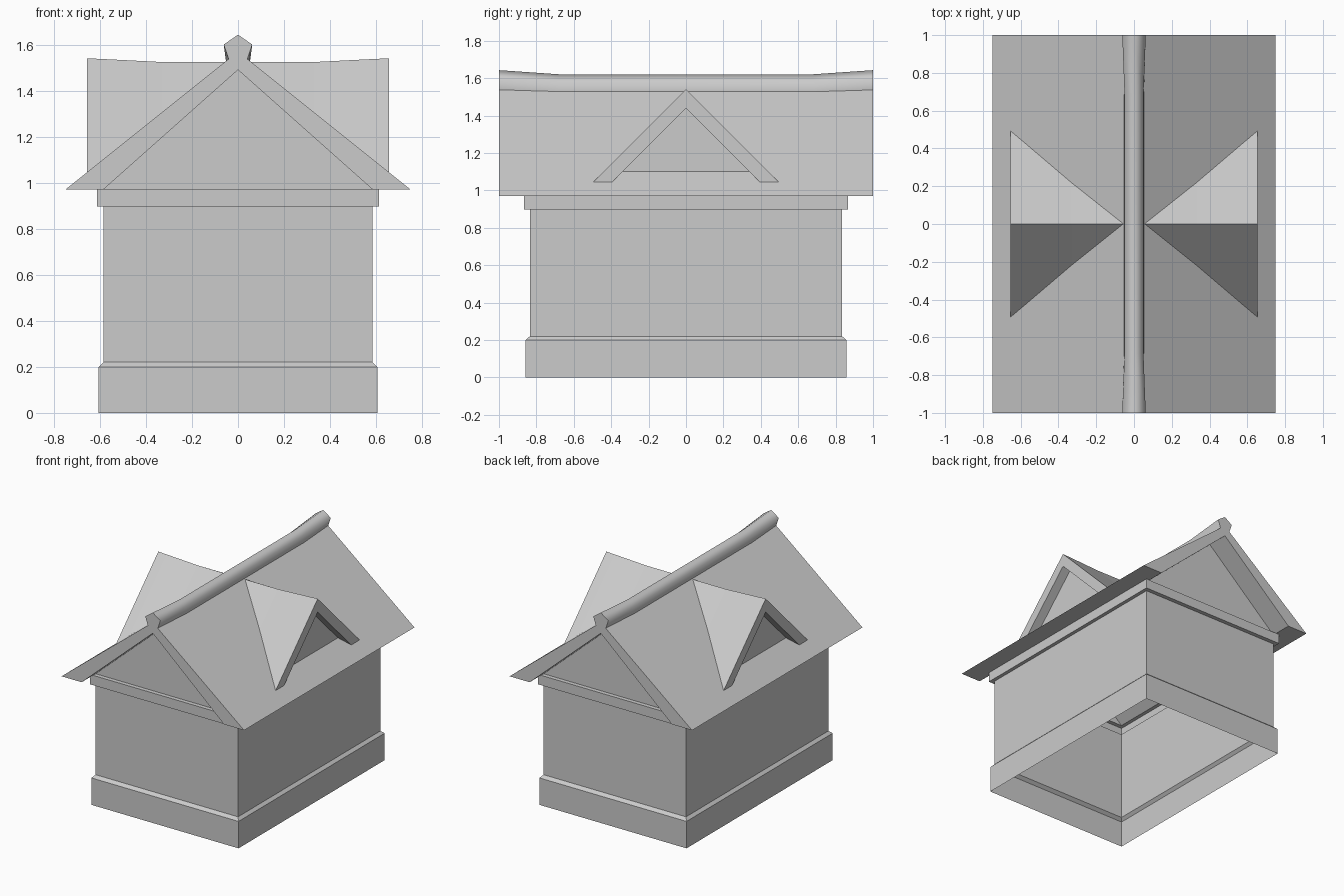
import bpy
import bmesh
import math

cube = bpy.data.objects.get("Cube")
if cube:
    bpy.data.objects.remove(cube, do_unlink=True)

GREY = (0.6, 0.6, 0.6, 1.0)
stone = bpy.data.materials.new("plain grey")
stone.use_nodes = True
stone.diffuse_color = GREY
stone.node_tree.nodes["Principled BSDF"].inputs["Base Color"].default_value = GREY

EAVE_X, EAVE_Z, ROOF_SLOPE = 0.75, 0.97, 0.8
WALL_X, WALL_Y = 0.585, 0.835


def roof_height(x):
    return EAVE_Z + ROOF_SLOPE * (EAVE_X - x)


def loft(name, rings, caps=True):
    """Join a series of matching closed rings into one object."""
    bm = bmesh.new()
    loops = [[bm.verts.new(p) for p in ring] for ring in rings]
    n = len(loops[0])
    for a, b in zip(loops, loops[1:]):
        for i in range(n):
            j = (i + 1) % n
            bm.faces.new((a[i], a[j], b[j], b[i]))
    if caps:
        bm.faces.new(loops[0])
        bm.faces.new(loops[-1])
    bmesh.ops.recalc_face_normals(bm, faces=bm.faces)
    return finish(name, bm)


def panel(name, points):
    """A single flat face."""
    bm = bmesh.new()
    bm.faces.new([bm.verts.new(p) for p in points])
    return finish(name, bm)


def finish(name, bm):
    mesh = bpy.data.meshes.new(name)
    bm.to_mesh(mesh)
    bm.free()
    mesh.materials.append(stone)
    obj = bpy.data.objects.new(name, mesh)
    bpy.context.collection.objects.link(obj)
    return obj


def rectangle(x, y, z):
    return [(-x, -y, z), (x, -y, z), (x, y, z), (-x, y, z)]


# Hollow walls with a bevelled plinth and a cornice
wall_profile = [(0.02, 0), (0.02, 0.2), (0, 0.22), (0, 0.897),
                (0.027, 0.897), (0.027, EAVE_Z), (0, EAVE_Z)]
loft("walls", [rectangle(WALL_X + d, WALL_Y + d * 1.15, z)
               for d, z in wall_profile], caps=False)

# Main roof, a chevron section running front to back
chevron = [(-EAVE_X, EAVE_Z), (0, roof_height(0)), (EAVE_X, EAVE_Z),
           (WALL_X, EAVE_Z), (0, 1.49), (-WALL_X, EAVE_Z)]
loft("main_roof", [[(x, y, z) for x, z in chevron] for y in (-1, 1)])

# Recessed gable panels at both ends
for name, s in (("front_gable", 1), ("back_gable", -1)):
    panel(name, [(-s * WALL_X, -s * WALL_Y, EAVE_Z),
                 (s * WALL_X, -s * WALL_Y, EAVE_Z), (0, -s * WALL_Y, 1.49)])

# Ridge roll, lifted and widened toward the ends
end_half = [(0.04, 1.535), (0.062, 1.6), (0, 1.643)]
middle_half = [(0.052, 1.525), (0.05, 1.58), (0, 1.621)]


def ridge_ring(y, half):
    left = [(-x, z) for x, z in reversed(half[:2])]
    return [(x, y, z) for x, z in half + left]


ridge = loft("ridge_roll", [ridge_ring(-1, end_half), ridge_ring(-0.68, middle_half),
                            ridge_ring(0.68, middle_half), ridge_ring(1, end_half)])
bpy.ops.object.select_all(action="DESELECT")
ridge.select_set(True)
bpy.context.view_layer.objects.active = ridge
bpy.ops.object.shade_smooth_by_angle(angle=math.radians(80))


# Dormer roofs sinking into the main roof, with recessed panels
def dormer_ring(side, x, top):
    base = roof_height(x) - 0.006
    outer = max(top - base, 0.002)
    inner = max(1.44 - base, 0.001)
    section = [(-outer, base), (0, top), (outer, base),
               (inner, base), (0, base + inner), (-inner, base)]
    return [(side * x, y, z) for y, z in section]


dormer_steps = [(0.655, 1.54), (WALL_X, 1.537), (0.33, 1.524), (0.05, 1.524)]
for name, s in (("left", 1), ("right", -1)):
    loft(name + "_dormer_roof", [dormer_ring(s, x, top) for x, top in dormer_steps])
    low = roof_height(WALL_X) - 0.006
    half = 1.44 - low
    panel(name + "_dormer_panel", [(s * WALL_X, -s * half, low),
                                   (s * WALL_X, s * half, low), (s * WALL_X, 0, 1.44)])
